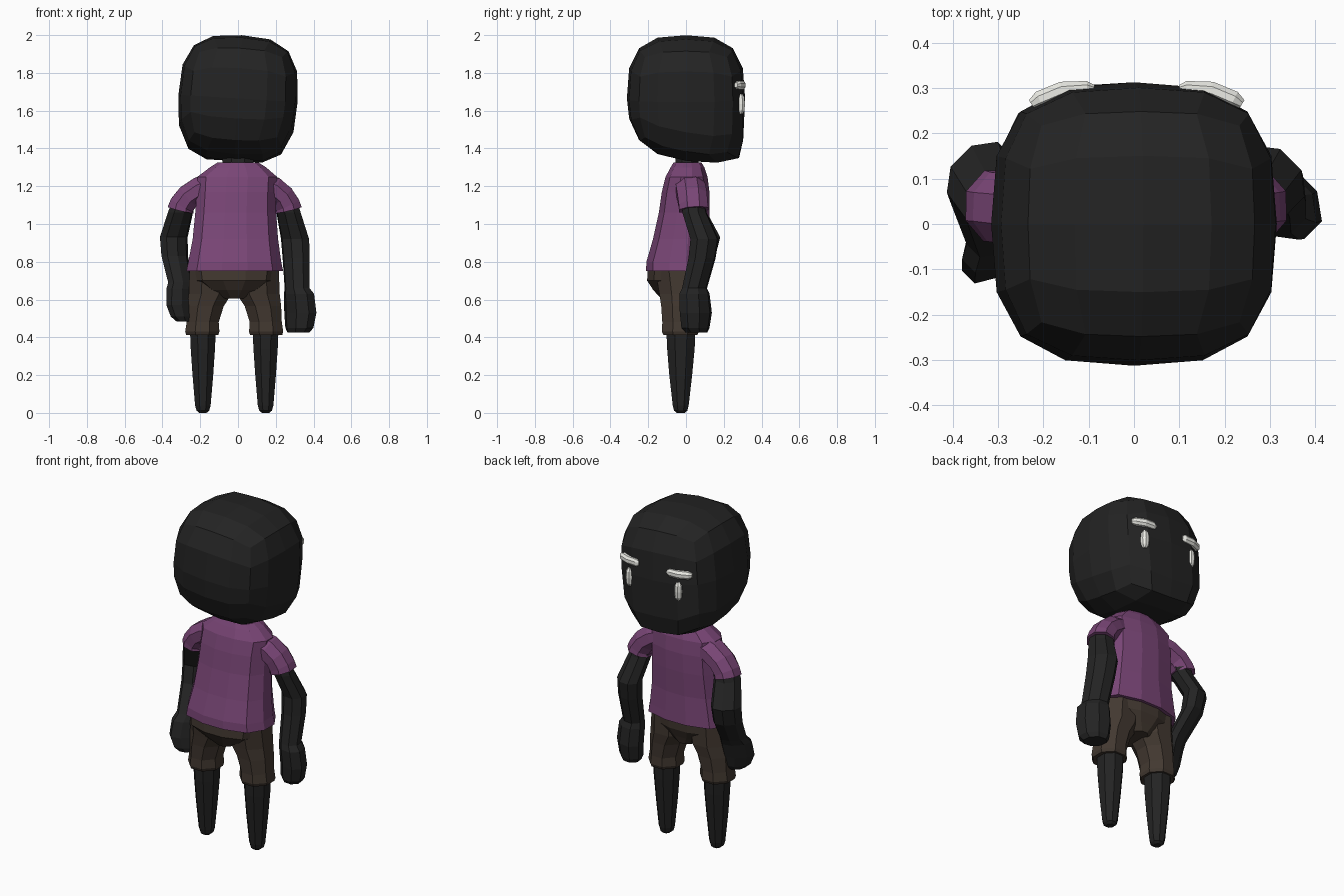
import bpy, bmesh, math
from mathutils import Vector, Matrix


def material(name, rgb):
    m = bpy.data.materials.new(name)
    m.diffuse_color = (*rgb, 1)
    return m


SKIN = material("dark_skin", (0.017, 0.017, 0.017))
SHIRT = material("purple_cloth", (0.19, 0.06, 0.18))
SHORTS = material("brown_cloth", (0.055, 0.04, 0.03))
WHITE = material("white", (0.85, 0.85, 0.8))


def finish(bm, name, mat):
    bmesh.ops.recalc_face_normals(bm, faces=bm.faces)
    me = bpy.data.meshes.new(name)
    bm.to_mesh(me)
    bm.free()
    me.materials.append(mat)
    ob = bpy.data.objects.new(name, me)
    bpy.context.collection.objects.link(ob)
    return ob


def loft(name, rings, mat, sides=8, power=2.0, follow=False, twist=0):
    """Skin rings (x, y, z, rx, ry); follow turns each ring along the path."""
    bm = bmesh.new()
    loops = []
    pts = [Vector(r[:3]) for r in rings]
    for i, r in enumerate(rings):
        w = math.radians(twist)
        u, v = Vector((math.cos(w), math.sin(w), 0)), Vector((-math.sin(w), math.cos(w), 0))
        if follow:
            t = (pts[min(i + 1, len(pts) - 1)] - pts[max(i - 1, 0)]).normalized()
            u = Vector((0, 1, 0)).cross(t).normalized()
            v = t.cross(u)
        loop = []
        for k in range(sides):
            a = 2 * math.pi * (k + 0.5) / sides
            c, s = math.cos(a), math.sin(a)
            f = (abs(c) ** power + abs(s) ** power) ** (-1 / power)
            loop.append(bm.verts.new(pts[i] + u * (c * f * r[3]) + v * (s * f * r[4])))
        loops.append(loop)
    for a, b in zip(loops, loops[1:]):
        for k in range(sides):
            j = (k + 1) % sides
            bm.faces.new((a[k], a[j], b[j], b[k]))
    bm.faces.new(loops[0])
    bm.faces.new(loops[-1])
    return finish(bm, name, mat)


# Head: gridded cube pushed to a rounded box, jaw sheared, slightly tilted
bm = bmesh.new()
bmesh.ops.create_cube(bm, size=2)
bmesh.ops.subdivide_edges(bm, edges=bm.edges[:], cuts=3, use_grid_fill=True)
for v in bm.verts:
    p = v.co
    n = sum(abs(c) ** 3.0 for c in p) ** (-1 / 3.0)
    x, y, z = p.x * n * 0.316, p.y * n * 0.313, p.z * n * 0.335
    if z < -0.05:
        if y > 0.1 and abs(p.x) < 0.7:
            y = min(y * 1.13, 0.303)
        z = max(z - 0.18 * y, -0.332)
    v.co = (x, y, z)
bmesh.ops.transform(bm, verts=bm.verts, matrix=Matrix.Translation((0, 0, 1.665))
                    @ Matrix.Rotation(math.radians(3.5), 4, 'Y'))
finish(bm, "head", SKIN)

# Neck
loft("neck", [(0, 0.005, 1.27, 0.09, 0.065), (0, 0.005, 1.42, 0.09, 0.068)], SKIN)

# Eyes and brows on the +y face
for s, side in ((-1, "left"), (1, "right")):
    o = 0.006
    loft(side + "_brow", [(s * x + o, y, 1.735, rz, ry) for x, y, rz, ry in (
        (0.095, 0.298, 0.014, 0.01), (0.11, 0.301, 0.024, 0.016),
        (0.165, 0.296, 0.025, 0.02), (0.215, 0.275, 0.024, 0.02),
        (0.232, 0.264, 0.014, 0.012))], WHITE, follow=True)
    loft(side + "_eye", [(s * 0.16 + o, 0.289, 1.635 + dz, 0.025 * f, 0.025 * f)
                         for dz, f in ((-0.053, 0.45), (-0.035, 0.9), (0, 1),
                                       (0.035, 0.9), (0.053, 0.45))], WHITE)

# Shirt body
loft("shirt", [
    (-0.017, -0.043, 0.752, 0.258, 0.17), (-0.017, -0.043, 0.80, 0.248, 0.168),
    (-0.014, -0.028, 0.92, 0.228, 0.148), (-0.012, -0.010, 1.06, 0.216, 0.135),
    (-0.008, -0.002, 1.17, 0.212, 0.127), (-0.004, 0.003, 1.25, 0.212, 0.112),
    (0, 0.008, 1.30, 0.15, 0.09), (0, 0.008, 1.325, 0.11, 0.075)],
    SHIRT, sides=12, power=2.8)

# Sleeves
for s, o, side in ((-1, -0.035, "left"), (1, 0, "right")):
    loft(side + "_sleeve", [
        (s * 0.12, 0.015, 1.215, 0.06, 0.08), (s * 0.185 + o * 0.4, 0.025, 1.185, 0.072, 0.085),
        (s * 0.235 + o * 0.8, 0.033, 1.145, 0.070, 0.085),
        (s * 0.262 + o, 0.038, 1.10, 0.072, 0.083),
        (s * 0.268 + o, 0.04, 1.075, 0.076, 0.085)], SHIRT, follow=True)

# Arms with fists, each in its own pose; sections are wide on a diagonal
loft("right_arm", [
    (0.25, 0.035, 1.14, 0.064, 0.055), (0.268, 0.045, 1.06, 0.07, 0.06),
    (0.302, 0.098, 0.92, 0.083, 0.066), (0.308, 0.085, 0.82, 0.08, 0.064),
    (0.313, 0.045, 0.66, 0.074, 0.058), (0.323, 0.045, 0.63, 0.09, 0.068),
    (0.330, 0.052, 0.53, 0.097, 0.07), (0.325, 0.05, 0.45, 0.084, 0.063),
    (0.32, 0.055, 0.425, 0.064, 0.052)], SKIN, power=2.4, twist=-45)
loft("left_arm", [
    (-0.28, 0.035, 1.14, 0.068, 0.055), (-0.305, 0.045, 1.06, 0.074, 0.06),
    (-0.34, 0.108, 0.93, 0.083, 0.062), (-0.335, 0.085, 0.83, 0.08, 0.058),
    (-0.305, -0.01, 0.69, 0.074, 0.052), (-0.307, -0.035, 0.655, 0.086, 0.053),
    (-0.308, -0.06, 0.57, 0.085, 0.05), (-0.296, -0.065, 0.51, 0.07, 0.044),
    (-0.285, -0.065, 0.485, 0.048, 0.032)], SKIN, power=2.4, twist=45)

# Shorts: hips, then one leg each side with a flared cuff
CX = -0.02
loft("shorts_hips", [
    (CX, -0.046, 0.775, 0.235, 0.158), (CX, -0.05, 0.70, 0.222, 0.158),
    (CX, -0.045, 0.65, 0.15, 0.13), (CX, -0.033, 0.605, 0.06, 0.10)],
    SHORTS, sides=12, power=2.5)
for s, side in ((-1, "left"), (1, "right")):
    loft(side + "_shorts_leg", [
        (CX + s * 0.12, -0.04, 0.77, 0.12, 0.13), (CX + s * 0.127, -0.03, 0.63, 0.118, 0.115),
        (CX + s * 0.152, -0.03, 0.565, 0.1, 0.105), (CX + s * 0.167, -0.03, 0.48, 0.088, 0.099),
        (CX + s * 0.169, -0.03, 0.43, 0.094, 0.101), (CX + s * 0.169, -0.03, 0.412, 0.088, 0.093)],
        SHORTS, power=2.6)
    # Bare lower leg tapering to a blunt foot
    loft(side + "_leg", [
        (CX + s * 0.166, -0.027, 0.46, 0.072, 0.081), (CX + s * 0.166, -0.027, 0.34, 0.067, 0.076),
        (CX + s * 0.166, -0.028, 0.20, 0.057, 0.063), (CX + s * 0.166, -0.028, 0.04, 0.043, 0.044),
        (CX + s * 0.166, -0.028, 0.012, 0.035, 0.037), (CX + s * 0.166, -0.028, 0.0, 0.02, 0.022)],
        SKIN, power=2.5)
